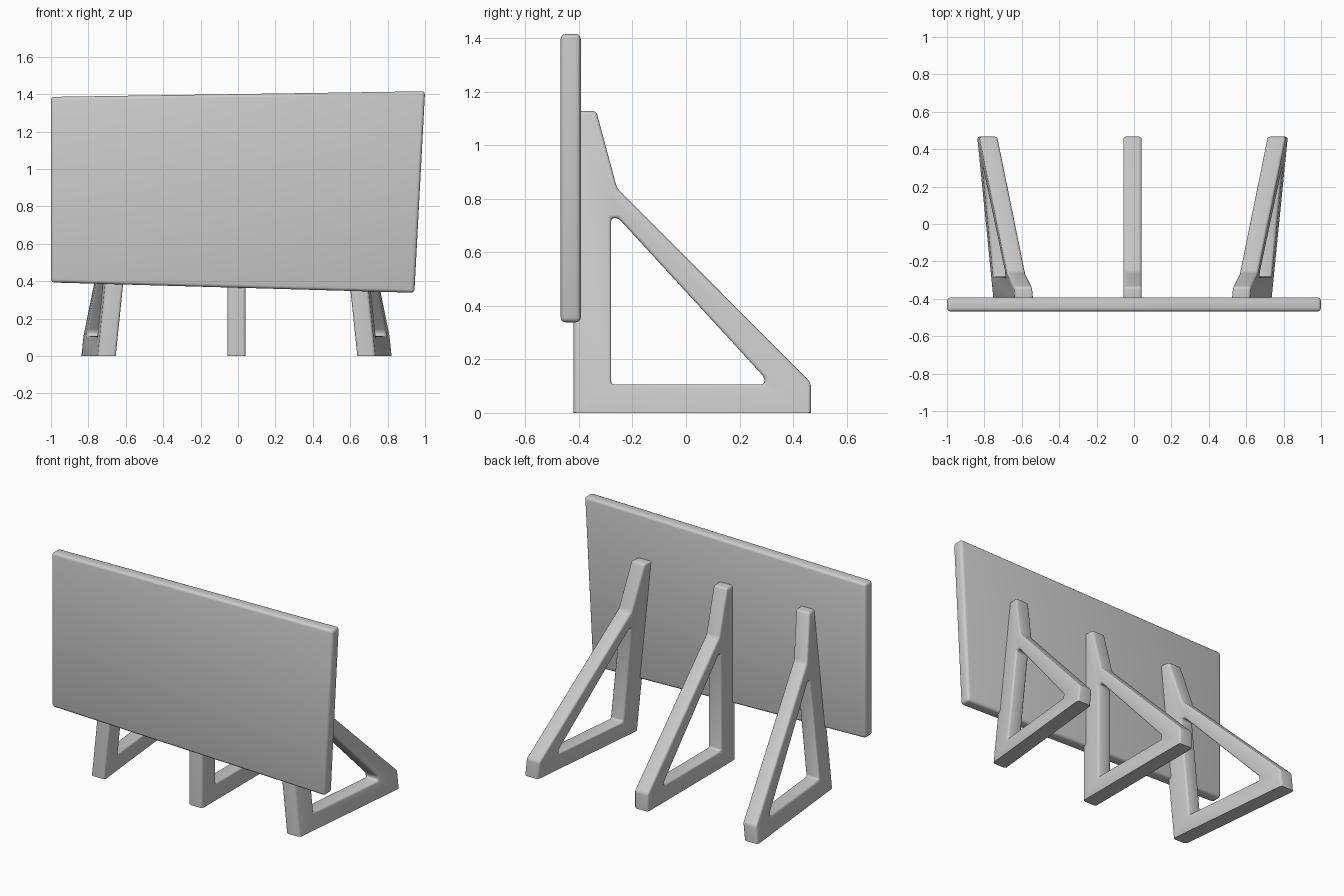
import bpy, bmesh
from mathutils import Vector

if "Cube" in bpy.data.objects:
    bpy.data.objects.remove(bpy.data.objects["Cube"])


def finish(bm, name):
    bmesh.ops.recalc_face_normals(bm, faces=bm.faces)
    me = bpy.data.meshes.new(name)
    bm.to_mesh(me)
    bm.free()
    ob = bpy.data.objects.new(name, me)
    bpy.context.collection.objects.link(ob)
    bpy.context.view_layer.objects.active = ob
    ob.select_set(True)
    bpy.ops.object.shade_smooth_by_angle(angle=0.6)
    ob.select_set(False)
    return ob


def round_edges(bm, offset, segments, keep_base):
    bm.normal_update()
    edges = [e for e in bm.edges if e.calc_face_angle(0) > 0.2
             and not (keep_base and all(v.co.z < 1e-4 for v in e.verts))]
    bmesh.ops.bevel(bm, geom=edges, offset=offset, segments=segments,
                    profile=0.5, affect='EDGES', clamp_overlap=False)


def extrude(bm, faces, vec):
    r = bmesh.ops.extrude_face_region(bm, geom=faces, use_keep_orig=True)
    bmesh.ops.translate(bm, vec=vec,
                        verts=[g for g in r['geom'] if isinstance(g, bmesh.types.BMVert)])
    bmesh.ops.recalc_face_normals(bm, faces=bm.faces)


# Display board: slightly skewed slab with rounded rim
bm = bmesh.new()
corners = [(-1, 0.393), (0.943, 0.338), (1, 1.415), (-1, 1.385)]
face = bm.faces.new([bm.verts.new((x, -0.468, z)) for x, z in corners])
extrude(bm, [face], Vector((0, 0.075, 0)))
round_edges(bm, 0.018, 3, False)
finish(bm, "board")

# Triangular brace profile (y, z): outline and opening
OUTER = [(-0.42, 0), (0.467, 0), (0.467, 0.112), (-0.258, 0.84), (-0.335, 1.127), (-0.42, 1.127)]
INNER = [(-0.28, 0.106), (0.293, 0.106), (0.293, 0.133), (-0.253, 0.728), (-0.28, 0.728)]
MID = -0.008
WIDTH = 0.097


def brace(name, side):
    bm = bmesh.new()
    o = [bm.verts.new((-WIDTH / 2, y, z)) for y, z in OUTER]
    i = [bm.verts.new((-WIDTH / 2, y, z)) for y, z in INNER]
    faces = [bm.faces.new(f) for f in (
        (o[0], o[1], i[1], i[0]), (o[1], o[2], i[2], i[1]), (o[2], o[3], i[3], i[2]),
        (o[3], o[4], o[5], i[4], i[3]), (o[5], o[0], i[0], i[4]))]
    extrude(bm, faces, Vector((WIDTH, 0, 0)))
    round_edges(bm, 0.013, 3, True)
    # Outer braces splay backwards and lean inwards with height
    for v in bm.verts:
        v.co.x += MID + side * (0.735 + 0.1 * v.co.y - 0.103 * v.co.z)
    finish(bm, name)


for name, side in (("left_brace", -1), ("middle_brace", 0), ("right_brace", 1)):
    brace(name, side)
